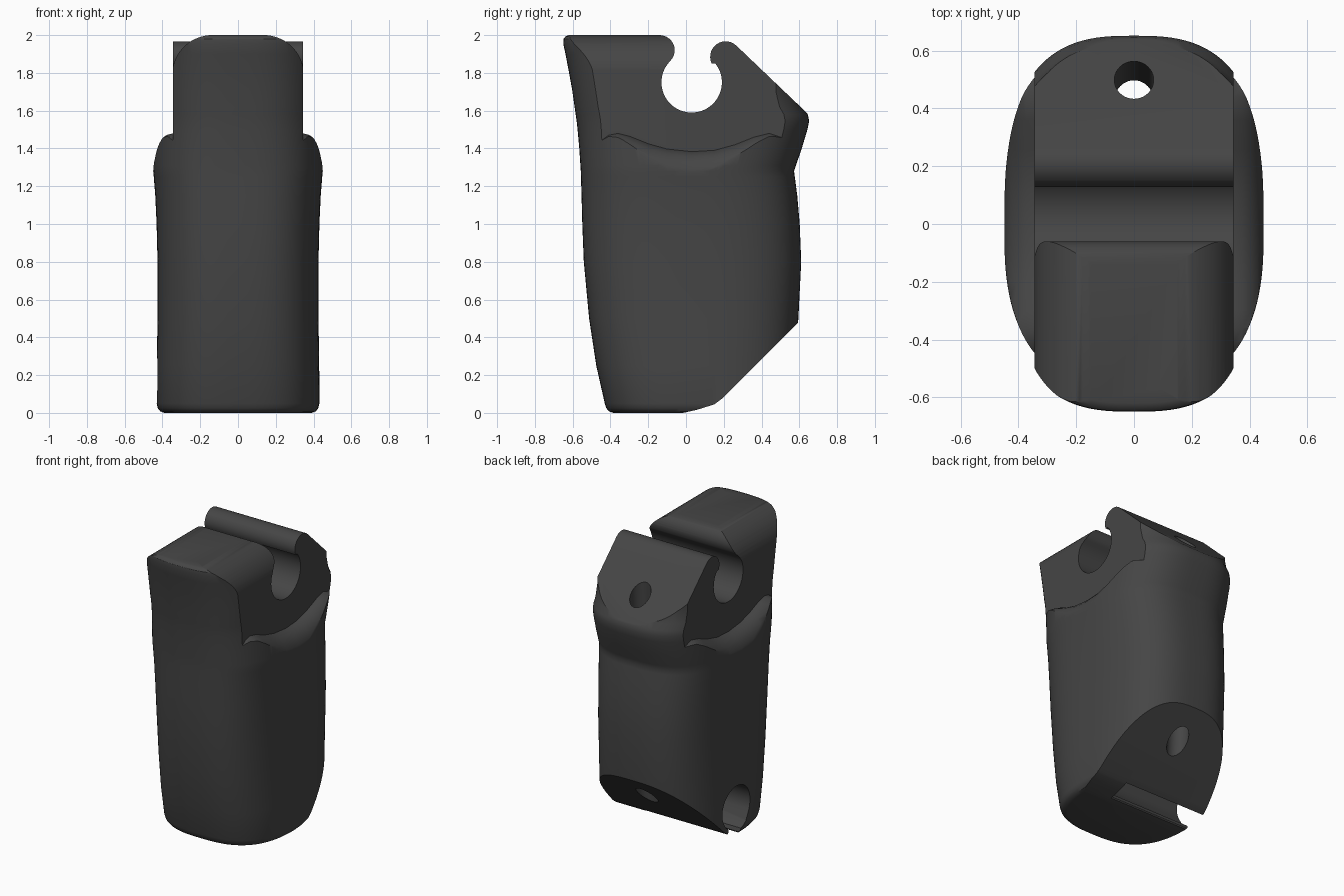
import bpy, bmesh, math
from mathutils import Vector

if "Cube" in bpy.data.objects:
    bpy.data.objects.remove(bpy.data.objects["Cube"])


def finish(name, bm):
    bmesh.ops.recalc_face_normals(bm, faces=bm.faces)
    me = bpy.data.meshes.new(name)
    bm.to_mesh(me)
    bm.free()
    ob = bpy.data.objects.new(name, me)
    bpy.context.collection.objects.link(ob)
    return ob


def loft(name, rings):
    """Closed solid through rings of equal point count."""
    bm = bmesh.new()
    vs = [[bm.verts.new(p) for p in r] for r in rings]
    n = len(vs[0])
    for a, b in zip(vs, vs[1:]):
        for i in range(n):
            j = (i + 1) % n
            bm.faces.new((a[i], a[j], b[j], b[i]))
    bm.faces.new(vs[0])
    bm.faces.new(vs[-1])
    return finish(name, bm)


def extrude_x(name, pts, x0, x1):
    return loft(name, [[(x, y, z) for y, z in pts] for x in (x0, x1)])


def arc(cy, cz, r, a0, a1, n):
    return [(cy + r * math.cos(math.radians(a0 + (a1 - a0) * i / n)),
             cz + r * math.sin(math.radians(a0 + (a1 - a0) * i / n))) for i in range(n + 1)]


def boolean(ob, cutter, op='DIFFERENCE'):
    m = ob.modifiers.new(op, 'BOOLEAN')
    m.operation, m.object, m.solver = op, cutter, 'EXACT'
    bpy.context.view_layer.objects.active = ob
    bpy.ops.object.modifier_apply(modifier=m.name)
    bpy.data.objects.remove(cutter)


# Body: rounded oval sections (z, front y, back y, half width)
sections = [(0, -.385, .53, .39), (.008, -.408, .545, .412), (.025, -.422, .55, .425),
            (.05, -.43, .553, .431), (.25, -.475, .575, .43), (.5, -.513, .595, .426),
            (.8, -.541, .61, .426), (1.0, -.549, .602, .431), (1.15, -.553, .589, .438),
            (1.25, -.556, .576, .446), (1.28, -.557, .572, .449), (1.31, -.559, .582, .45),
            (1.4, -.565, .613, .45), (1.5, -.574, .643, .45), (1.545, -.579, .652, .45),
            (1.58, -.584, .645, .45), (1.62, -.59, .62, .45), (1.7, -.601, .6, .45),
            (1.8, -.619, .6, .45), (1.9, -.638, .6, .45), (1.955, -.65, .6, .45),
            (1.98, -.648, .6, .448), (1.993, -.638, .6, .44), (2.0, -.62, .6, .43)]
N, P = 112, 2 / 2.8


def spow(v):
    return math.copysign(abs(v) ** P, v)


rings = []
for z, f, b, w in sections:
    c, h = (f + b) / 2, (b - f) / 2
    rings.append([(w * spow(math.cos(t)), c + h * spow(math.sin(t)), z)
                  for t in (2 * math.pi * i / N for i in range(N))])
body = loft("grip_body", rings)

# Side outline: sloped heel, sloped back and open keyhole channel at the top
outline = [(-.9, -.001), (-.02, -.001), (.06, .017), (.15, .045), (.19, .075), (.59, .475),
           (.9, .785), (.9, 1.34)]
outline += arc(.21, 1.885, .082, 47, 205, 14)
outline += arc(.03, 1.75, .16, 38, -218, 48)
outline += arc(-.14, 1.92, .08, -45, 90, 14)
outline += [(-.9, 2.0)]
boolean(body, extrude_x("outline_cutter", outline, -.7, .7), 'INTERSECT')

# Flat upper sides with a curved, rounded shoulder below
shoulder = [(-.75, 1.2), (-.5, 1.38), (-.45, 1.44), (-.41, 1.47), (-.36, 1.48), (-.3, 1.465),
            (-.2, 1.425), (-.1, 1.397), (.03, 1.383), (.15, 1.39), (.26, 1.42), (.36, 1.46),
            (.44, 1.48), (.5, 1.46), (.75, 1.4)]
edge = [(0, 0), (.03, -.008), (.06, -.027), (.085, -.055), (.1, -.09), (.11, -.14), (.4, -.14)]
for s in (-1, 1):
    rings = [[(s * (.345 + dx), y, z + dz) for dx, dz in edge]
             + [(s * .745, y, 2.3), (s * .345, y, 2.3)] for y, z in shoulder]
    boolean(body, loft("side_cutter", rings))

# Rounded top corners of the front block
for s in (-1, 1):
    pts = [(s * (.13 + .216 * math.sin(t)), 1.8 + .201 * math.cos(t))
           for t in (math.pi / 2 * i / 14 for i in range(15))]
    pts += [(s * .6, 1.8), (s * .6, 2.2), (s * .13, 2.2)]
    boolean(body, loft("corner_cutter", [[(x, y, z) for x, z in pts] for y in (-.9, .03)]))

# Blind keyhole channel in the heel, open on the left
slot = arc(.06, .2, .15, -47, 205 - 0, 40)
slot += [(-.04, .07), (.012, .04), (.02, .015), (-.005, -.03), (-.005, -.1),
         (.2, -.1), (.2, .05), (.165, .05), (.148, .065), (.15, .08)]
boolean(body, extrude_x("slot_cutter", slot, -.7, .2))

# Long screw hole from the sloped back to the heel
a, b = Vector((0, .415, .1)), Vector((0, .51, 1.95))
bm = bmesh.new()
bmesh.ops.create_cone(bm, cap_ends=True, segments=40, radius1=.068, radius2=.068,
                      depth=(b - a).length)
bm.transform((b - a).to_track_quat('Z', 'Y').to_matrix().to_4x4())
bmesh.ops.translate(bm, verts=bm.verts, vec=(a + b) / 2)
boolean(body, finish("hole_cutter", bm))

# Dark finish and smooth shading
mat = bpy.data.materials.new("dark_grey")
mat.diffuse_color = (.06, .06, .06, 1)
mat.use_nodes = True
mat.node_tree.nodes["Principled BSDF"].inputs["Base Color"].default_value = mat.diffuse_color
body.data.materials.clear()
body.data.materials.append(mat)
bpy.ops.object.select_all(action='DESELECT')
body.select_set(True)
bpy.context.view_layer.objects.active = body
bpy.ops.object.shade_smooth_by_angle(angle=math.radians(32))
